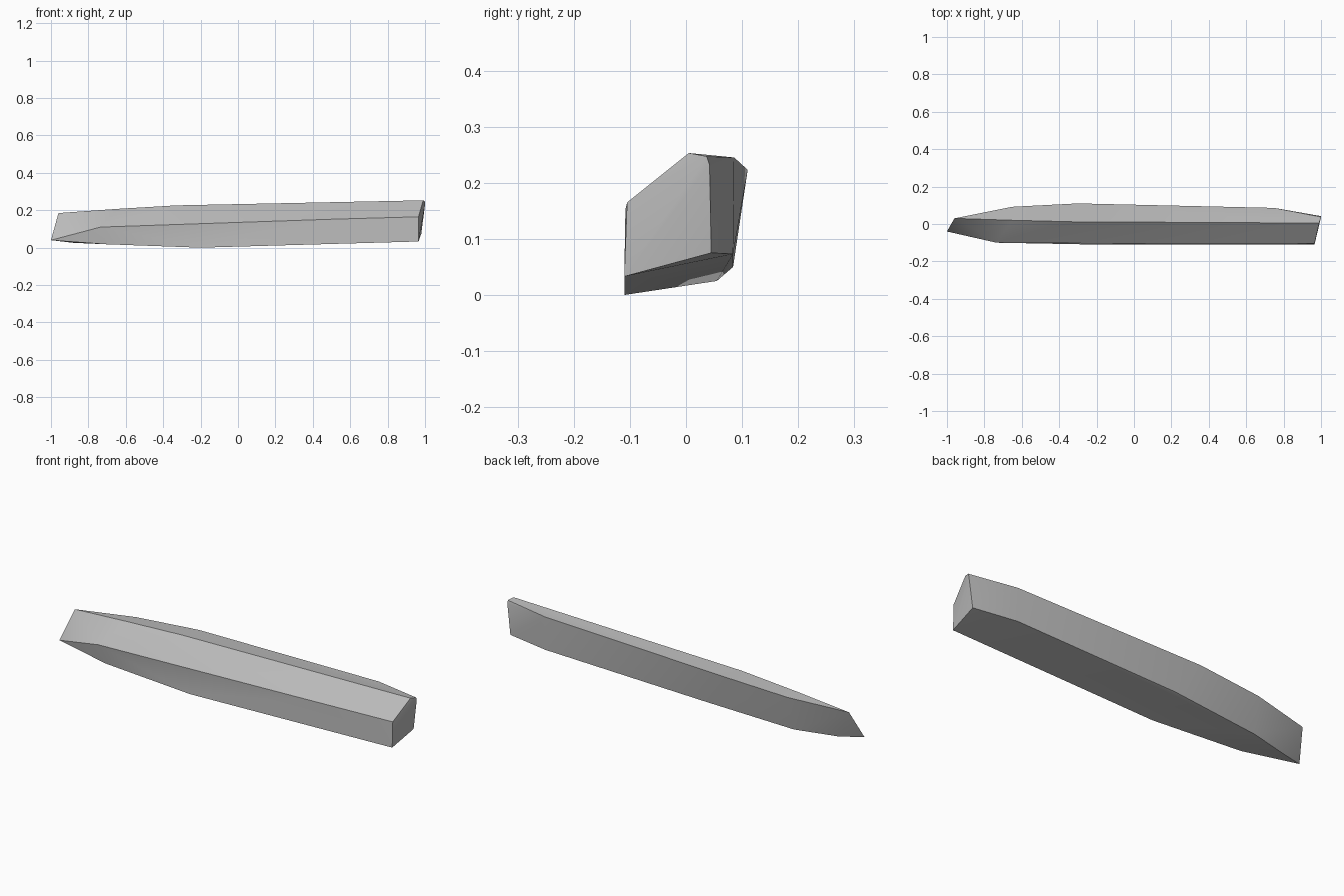
import bpy, bmesh, math

cube = bpy.data.objects.get("Cube")
if cube:
    bpy.data.objects.remove(cube, do_unlink=True)

# Plain grey stone
stone = bpy.data.materials.new("grey_stone")
stone.use_nodes = True
grey = (0.5, 0.5, 0.5, 1)
stone.diffuse_color = grey
stone.node_tree.nodes["Principled BSDF"].inputs["Base Color"].default_value = grey

# Long edges of the shard, each a run of corner points
edges = {
    "end_face": [(0.965, -0.11, 0.033), (0.965, -0.105, 0.165), (0.99, 0.005, 0.253),
                 (1.0, 0.037, 0.247), (1.0, 0.042, 0.232), (0.98, 0.045, 0.075)],
    "front_ridge": [(0.5, -0.108, 0.152), (-0.735, -0.1, 0.11)],
    "front_keel": [(-0.2, -0.11, 0.0), (-0.7, -0.09, 0.018)],
    "top_ridge": [(-0.33, 0.012, 0.226), (-0.65, 0.02, 0.207)],
    "back_top": [(0.75, 0.086, 0.245), (-0.3, 0.11, 0.223), (-0.65, 0.092, 0.203)],
    "back_keel": [(0.75, 0.084, 0.073), (-0.17, 0.084, 0.05), (-0.66, 0.055, 0.025)],
    "tip": [(-1.0, -0.04, 0.04), (-0.96, 0.03, 0.185), (-0.88, 0.0, 0.026)],
}

# Wrap the corners in one faceted body
bm = bmesh.new()
for run in edges.values():
    for point in run:
        bm.verts.new(point)
hull = bmesh.ops.convex_hull(bm, input=bm.verts)
loose = [v for v in bm.verts if not v.link_faces]
bmesh.ops.delete(bm, geom=loose, context='VERTS')
bmesh.ops.recalc_face_normals(bm, faces=bm.faces)

mesh = bpy.data.meshes.new("stone_shard")
bm.to_mesh(mesh)
bm.free()
mesh.materials.append(stone)
shard = bpy.data.objects.new("stone_shard", mesh)
bpy.context.collection.objects.link(shard)

# Soften shallow folds, keep the main edges crisp
bpy.context.view_layer.objects.active = shard
shard.select_set(True)
bpy.ops.object.shade_smooth_by_angle(angle=math.radians(30))
